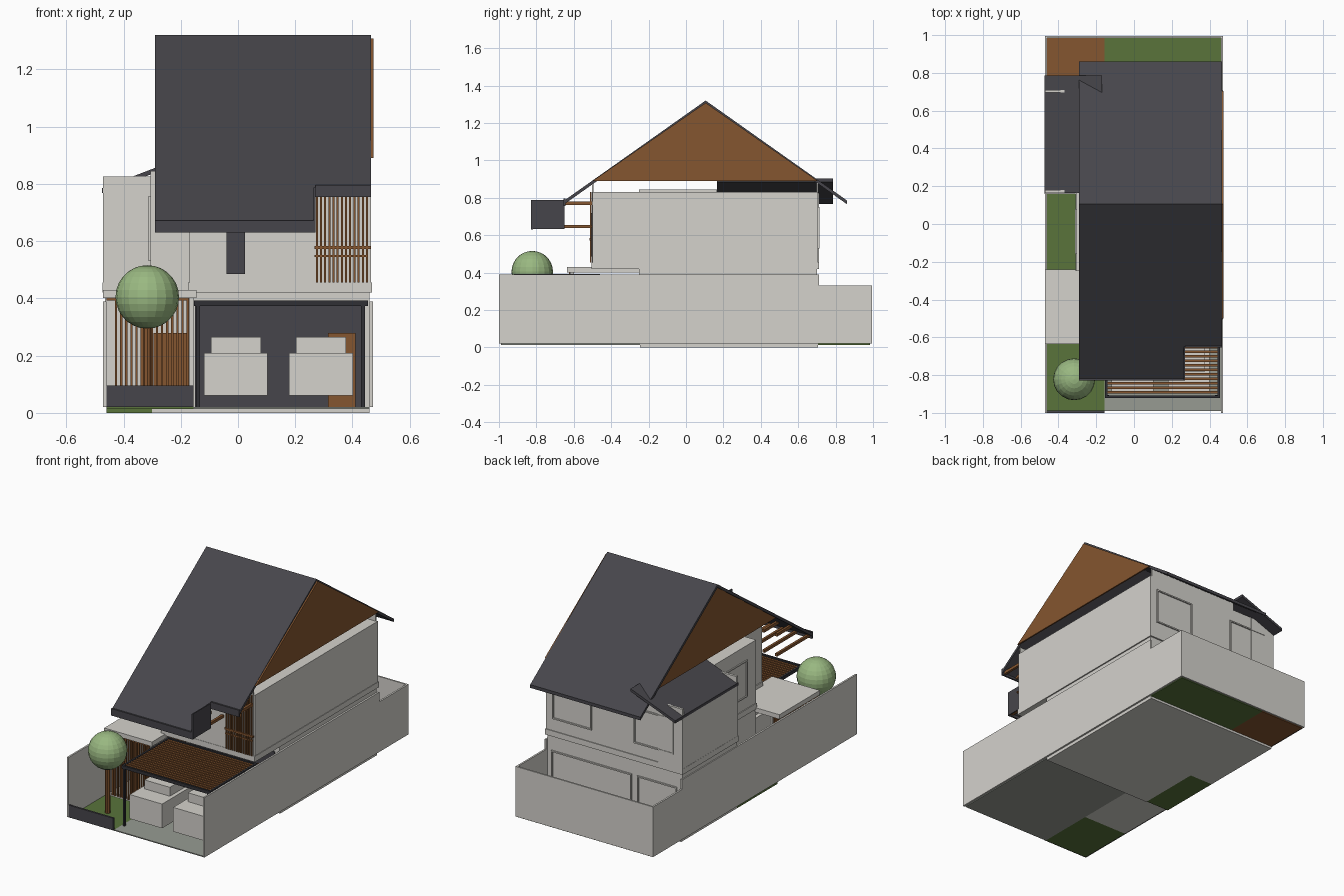
import bpy, bmesh
from mathutils import Vector

if "Cube" in bpy.data.objects:
    bpy.data.objects.remove(bpy.data.objects["Cube"])

def mat(name, r, g, b):
    m = bpy.data.materials.new(name)
    m.diffuse_color = (r, g, b, 1)
    m.use_nodes = True
    m.node_tree.nodes["Principled BSDF"].inputs["Base Color"].default_value = m.diffuse_color
    return m

WALL = mat("wall_white", .66, .645, .605)
ROOF = mat("roof_slate", .062, .060, .070)
WOOD = mat("wood_brown", .235, .092, .029)
GRASS = mat("grass_green", .10, .175, .044)
LEAF = mat("leaf_green", .32, .48, .22)
PAVE = mat("driveway_grey", .31, .33, .29)
METAL = mat("metal_black", .03, .03, .036)

def finish(name, bm, m):
    bmesh.ops.recalc_face_normals(bm, faces=bm.faces)
    me = bpy.data.meshes.new(name)
    bm.to_mesh(me)
    bm.free()
    me.materials.append(m)
    ob = bpy.data.objects.new(name, me)
    bpy.context.collection.objects.link(ob)
    return ob

def add_box(bm, x0, x1, y0, y1, z0, z1):
    vs = bmesh.ops.create_cube(bm, size=1)["verts"]
    for v in vs:
        v.co = Vector(((x0 + x1) / 2 + v.co.x * (x1 - x0),
                       (y0 + y1) / 2 + v.co.y * (y1 - y0),
                       (z0 + z1) / 2 + v.co.z * (z1 - z0)))

def boxes(name, m, *dims):
    bm = bmesh.new()
    for d in dims:
        add_box(bm, *d)
    return finish(name, bm, m)

def prism(name, m, pts, a, b, axis):
    """Extrude a closed profile (u, z) along the x or y axis from a to b."""
    bm = bmesh.new()
    put = (lambda u, z, t: (t, u, z)) if axis == "x" else (lambda u, z, t: (u, t, z))
    f = bm.faces.new([bm.verts.new(put(u, z, a)) for u, z in pts])
    ext = bmesh.ops.extrude_face_region(bm, geom=[f])["geom"]
    d = Vector((b - a, 0, 0) if axis == "x" else (0, b - a, 0))
    for v in ext:
        if isinstance(v, bmesh.types.BMVert):
            v.co += d
    return finish(name, bm, m)

def spread(a, b, n):
    return [a + (b - a) * i / (n - 1) for i in range(n)]

# Ground surfaces
boxes("house_floor", WALL, (-.30, .46, -.245, .705, 0, .02), (-.46, -.30, .16, .705, 0, .02))
boxes("side_garden", GRASS, (-.46, -.30, -.24, .16, 0, .02))
boxes("driveway", PAVE, (-.155, .46, -.99, -.245, .014, .02))
boxes("porch_floor", WALL, (-.46, -.155, -.63, -.24, .014, .021))
boxes("lawns", GRASS, (-.46, -.155, -.99, -.63, .014, .02), (-.155, .46, .705, .985, .014, .02))
boxes("back_deck", WOOD, (-.46, -.155, .705, .985, .014, .02))

# Boundary walls
boxes("boundary_walls", WALL,
      (.46, .471, -1, .71, .02, .39), (-.471, -.46, -1, .71, .02, .39),
      (.46, .471, .71, .995, .02, .33), (-.471, -.46, .71, .995, .02, .33),
      (-.471, .471, .985, .995, .02, .33))
boxes("front_fence", ROOF, (-.465, -.155, -1, -.988, .02, .095))

# Ground storey
boxes("ground_storey", WALL, (-.305, .46, -.25, .70, .02, .42), (-.465, -.305, .165, .70, .02, .42))
boxes("carport_back_wall", ROOF, (-.15, .43, -.258, -.25, .02, .378))
boxes("doors", WOOD, (.315, .41, -.266, -.258, .02, .28), (-.295, -.18, -.258, -.25, .02, .28))

# Upper storey and its floor slab
boxes("floor_slab", WALL, (-.175, .468, -.505, .71, .42, .455),
      (-.31, -.175, -.25, .71, .42, .455), (-.473, -.31, .16, .71, .42, .455))
boxes("upper_storey", WALL, (-.17, .465, -.50, .705, .455, .83),
      (-.305, -.17, -.25, .165, .455, .845), (-.305, -.17, .165, .705, .455, .83))
boxes("upper_front_wall", WALL, (-.17, .455, -.503, -.495, .455, .885))
boxes("upper_back_wall", WALL, (-.17, .455, .697, .705, .455, .885))
boxes("side_wing", WALL, (-.472, -.305, .165, .705, .455, .775))
boxes("side_wing_parapets", WALL, (-.472, -.305, .165, .18, .455, .826),
      (-.472, -.305, .695, .71, .455, .826))
boxes("front_window", ROOF, (-.04, .025, -.511, -.503, .485, .72))

# Windows: thin framed plates on the back and left walls
def back_window(name, x0, x1, z0, z1, y):
    t = .008
    boxes(name, WALL, (x0, x1, y, y + t, z1 - t, z1), (x0, x1, y, y + t, z0, z0 + t),
          (x0, x0 + t, y, y + t, z0, z1), (x1 - t, x1, y, y + t, z0, z1))

back_window("back_window_right", .15, .42, .53, .75, .705)
back_window("back_window_left", -.41, -.14, .53, .75, .705)
back_window("back_door", -.12, .43, .025, .33, .70)
back_window("back_side_door", -.43, -.16, .025, .33, .70)
boxes("side_window", WALL, (-.312, -.305, -.16, .08, .75, .757), (-.312, -.305, -.16, .08, .53, .537),
      (-.312, -.305, -.16, -.153, .53, .757), (-.312, -.305, .073, .08, .53, .757))

# Main roof: two strips with different front eaves
RY, RZ, S, T = .105, 1.32, .707, .02
def roof_strip(name, y_front, x0, x1):
    zf, yb = RZ - (RY - y_front) * S, .86
    zb = RZ - (yb - RY) * S
    prism(name, ROOF, [(y_front, zf), (RY, RZ), (yb, zb), (yb, zb - T),
                       (RY, RZ - T), (y_front, zf - T)], x0, x1, "x")

roof_strip("roof_long", -.825, -.29, .27)
roof_strip("roof_short", -.65, .27, .465)
boxes("roof_fascias", ROOF, (-.29, .27, -.828, -.818, .63, .673),
      (.27, .465, -.655, -.645, .755, .797))
boxes("roof_cheek", ROOF, (.263, .27, -.828, -.65, .632, .787))

# Wooden gables
for side, x in (("right", .465), ("left", -.284)):
    prism("gable_" + side, WOOD, [(-.50, .89), (.705, .89), (RY, 1.308)], x, x + .009, "x")

# Lean-to roof over the side wing
prism("lean_to_roof", ROOF, [(-.475, .785), (-.17, .902), (-.17, .885), (-.475, .768)],
      .165, .785, "y")

# Eave rafters
boxes("lower_rafters", WOOD, *[(x, x + .015, -.82, -.50, .638, .655) for x in spread(-.275, .24, 7)])
boxes("upper_rafters", WOOD, *[(x, x + .015, -.65, -.50, .762, .78) for x in spread(-.275, .44, 9)])

# Upper wooden screen
boxes("upper_screen", WOOD, *[(x, x + .007, -.513, -.505, .455, .83) for x in spread(.272, .447, 13)],
      (.268, .465, -.516, -.508, .573, .584), (.268, .455, -.511, -.504, .545, .552))

# Porch: slab, column and slatted screen
boxes("porch_slab", WALL, (-.472, -.145, -.635, -.24, .402, .43))
boxes("porch_column", WALL, (-.17, -.155, -.62, -.60, .02, .402))
boxes("porch_screen", WOOD, *[(x, x + .008, -.622, -.61, .02, .40) for x in spread(-.43, -.18, 15)],
      (-.46, -.172, -.625, -.607, .392, .402))

# Carport pergola
X0, X1, Y0, Y1 = -.153, .455, -.92, -.46
boxes("carport_frame", METAL, (X0, X1, Y0, Y0 + .012, .373, .393), (X0, X1, Y1 - .012, Y1, .373, .393),
      (X0, X0 + .012, Y0, Y1, .373, .393), (X1 - .012, X1, Y0, Y1, .373, .393))
boxes("carport_slats", WOOD, *[(X0 + .012, X1 - .012, y, y + .014, .376, .39)
                               for y in spread(Y0 + .022, Y1 - .034, 18)])
boxes("carport_posts", METAL, *[(x, x + .013, y, y + .013, .02, .375)
                                for x in (-.146, .43) for y in (Y0 + .002, Y1 - .015)])

# Two block cars
for i, x in enumerate((-.0075, .29), 1):
    boxes("car_%d" % i, WALL, (x - .111, x + .111, -.89, -.34, .06, .21),
          (x - .087, x + .087, -.78, -.42, .21, .265))

# Tree
bm = bmesh.new()
bmesh.ops.create_uvsphere(bm, u_segments=20, v_segments=14, radius=.111)
bmesh.ops.translate(bm, verts=bm.verts, vec=(-.317, -.822, .405))
finish("tree_crown", bm, LEAF)
bm = bmesh.new()
bmesh.ops.create_cone(bm, cap_ends=True, segments=10, radius1=.016, radius2=.016, depth=.33)
bmesh.ops.translate(bm, verts=bm.verts, vec=(-.317, -.822, .185))
finish("tree_trunk", bm, WOOD)
